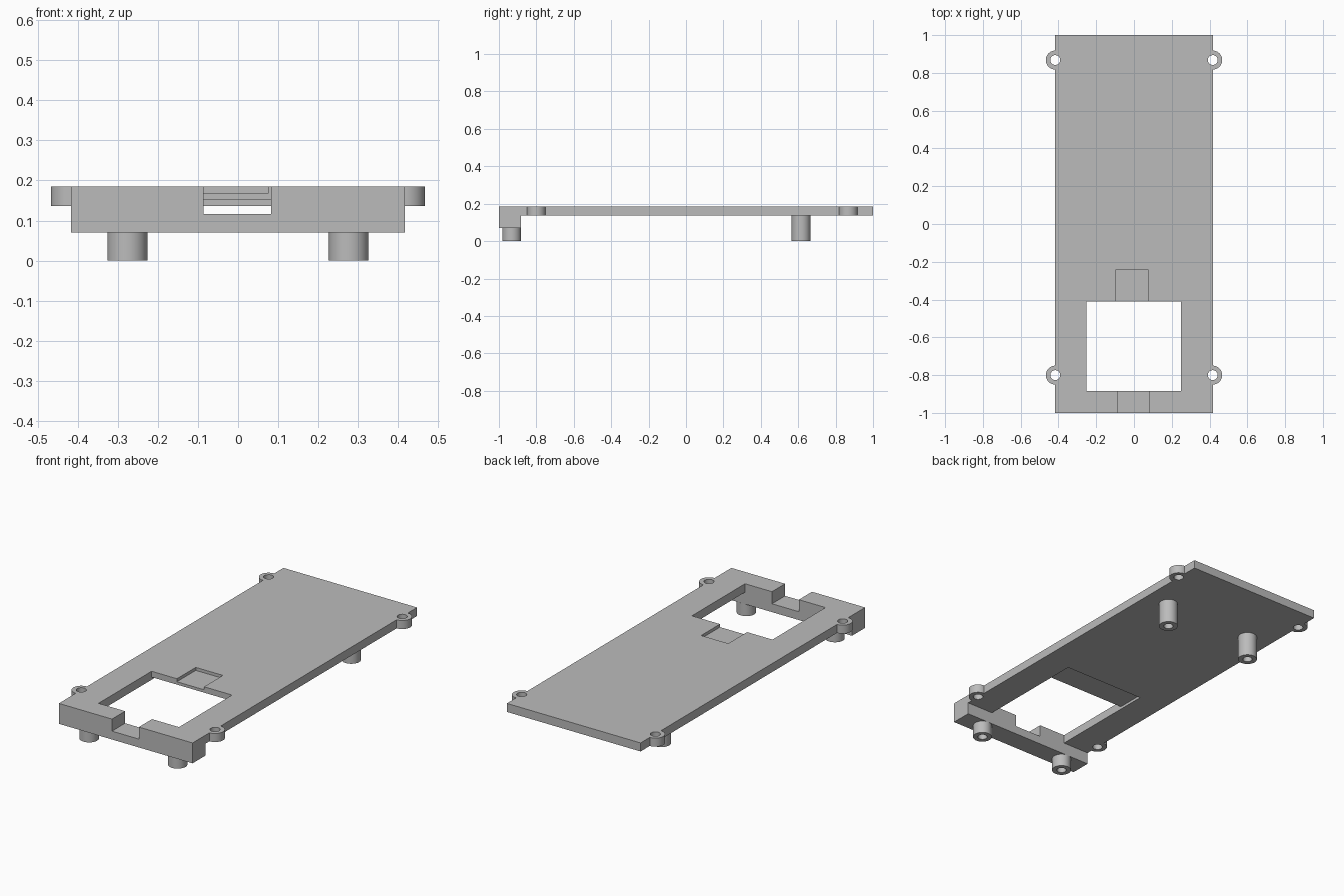
import bpy
from mathutils import Vector

if "Cube" in bpy.data.objects:
    bpy.data.objects.remove(bpy.data.objects["Cube"], do_unlink=True)

grey = bpy.data.materials.new("plain grey")
grey.use_nodes = True
colour = (0.5, 0.5, 0.5, 1)
grey.diffuse_color = colour
grey.node_tree.nodes["Principled BSDF"].inputs["Base Color"].default_value = colour

TOP, UNDER, BLOCK = 0.185, 0.137, 0.07
HALF = 0.417
OVER = 0.02  # cutter overshoot


def box(name, low, high):
    low, high = Vector(low), Vector(high)
    bpy.ops.mesh.primitive_cube_add(size=1, location=(low + high) / 2)
    ob = bpy.context.object
    ob.name = name
    ob.scale = high - low
    bpy.ops.object.transform_apply(location=True, rotation=False, scale=True)
    ob.data.materials.append(grey)
    return ob


def cylinder(name, x, y, radius, bottom, top):
    bpy.ops.mesh.primitive_cylinder_add(
        vertices=48, radius=radius, depth=top - bottom, location=(x, y, (top + bottom) / 2))
    ob = bpy.context.object
    ob.name = name
    bpy.ops.object.transform_apply(location=True, rotation=False, scale=True)
    ob.data.materials.append(grey)
    return ob


def combine(target, other, operation):
    mod = target.modifiers.new(operation, "BOOLEAN")
    mod.operation = operation
    mod.solver = "EXACT"
    mod.object = other
    bpy.context.view_layer.objects.active = target
    bpy.ops.object.modifier_apply(modifier=mod.name)
    bpy.data.objects.remove(other, do_unlink=True)


def smooth(ob):
    bpy.ops.object.select_all(action="DESELECT")
    ob.select_set(True)
    bpy.context.view_layer.objects.active = ob
    bpy.ops.object.shade_smooth_by_angle(angle=0.6)


# Cover plate with the deeper block across its front end
plate = box("cover_plate", (-HALF, -1, UNDER), (HALF, 1, TOP))
combine(plate, box("front_block", (-HALF, -1, BLOCK), (HALF, -0.883, TOP)), "UNION")

# Screw ears on both long sides
ears = [(side * HALF, y) for side in (-1, 1) for y in (-0.8, 0.868)]
for x, y in ears:
    combine(plate, cylinder("ear", x, y, 0.05, UNDER, TOP), "UNION")
for x, y in ears:
    combine(plate, cylinder("ear_hole", x, y, 0.026, UNDER - OVER, TOP + OVER), "DIFFERENCE")

# Window, front cable notch, top recess and underside relief behind the window
cuts = [
    ("window", (-0.252, -0.883, 0), (0.25, -0.41, TOP + OVER)),
    ("notch", (-0.086, -1 - OVER, 0.117), (0.082, -0.87, TOP + OVER)),
    ("recess", (-0.094, -0.43, 0.168), (0.075, -0.242, TOP + OVER)),
    ("relief", (-0.252, -0.43, 0), (0.25, -0.25, 0.152)),
]
for name, low, high in cuts:
    combine(plate, box(name, low, high), "DIFFERENCE")
smooth(plate)

# Hollow standoff legs
for end, y, top in (("front", -0.932, BLOCK), ("back", 0.615, UNDER)):
    for side, x in (("left", 0.276), ("right", -0.276)):
        leg = cylinder(f"{end}_{side}_leg", x, y, 0.05, 0, top)
        combine(leg, cylinder("leg_hole", x, y, 0.025, -OVER, top - 0.005), "DIFFERENCE")
        smooth(leg)
